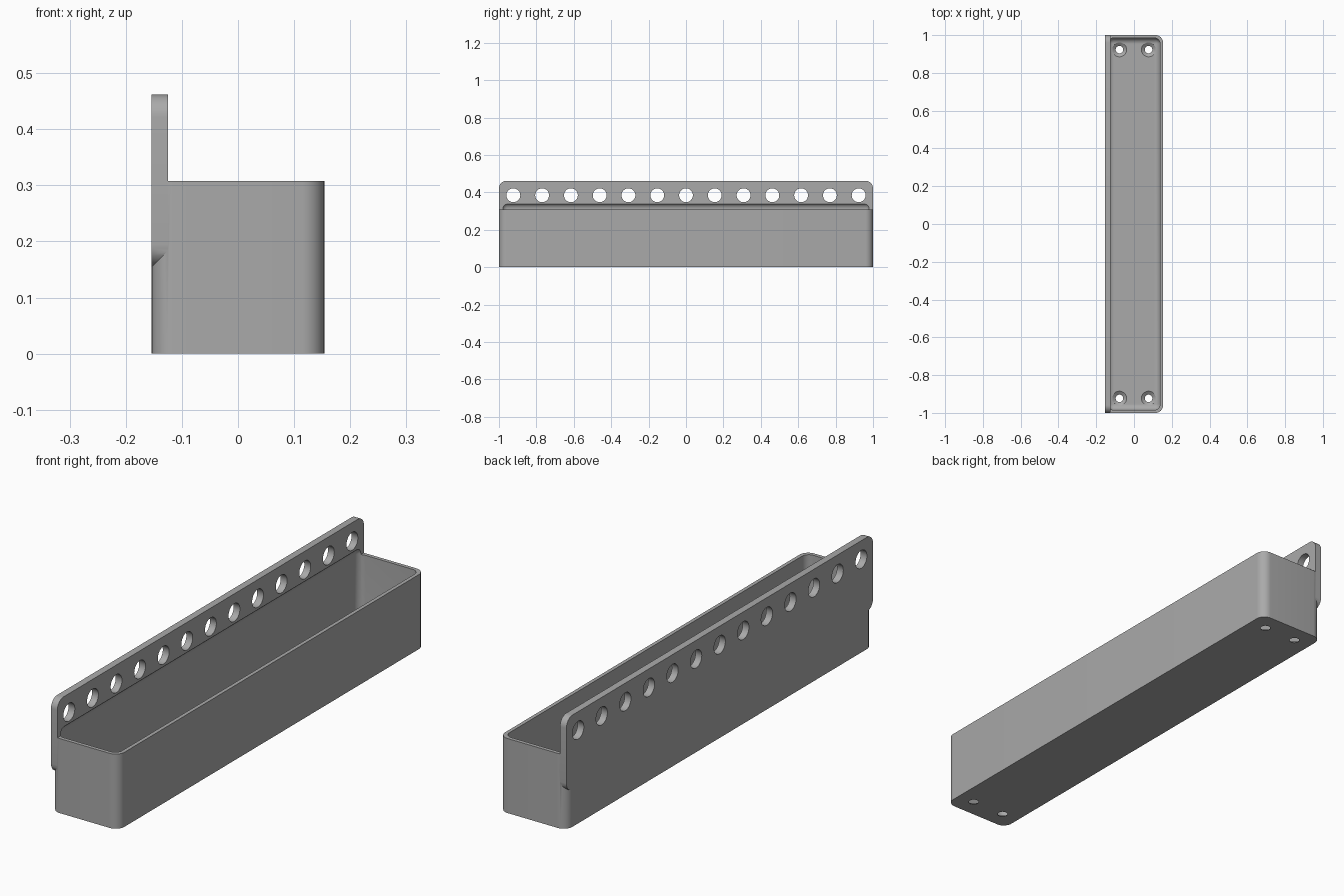
import bpy, bmesh, math

default = bpy.data.objects.get("Cube")
if default:
    bpy.data.objects.remove(default, do_unlink=True)

U = 2 / 13                 # pitch of the holes
WALL, PLATE, R = 0.0154, 0.029, 0.04
TOP, PLATE_TOP = 2 * U, 3 * U

grey = bpy.data.materials.new("plain grey")
grey.use_nodes = True
colour = (0.4, 0.4, 0.4, 1)
grey.diffuse_color = colour
grey.node_tree.nodes["Principled BSDF"].inputs["Base Color"].default_value = colour


def add_object(name, bm):
    bmesh.ops.recalc_face_normals(bm, faces=bm.faces)
    mesh = bpy.data.meshes.new(name)
    bm.to_mesh(mesh)
    bm.free()
    mesh.materials.append(grey)
    obj = bpy.data.objects.new(name, mesh)
    bpy.context.collection.objects.link(obj)
    return obj


def rounded_box(name, lo, hi, radius, axis=None, segments=10):
    """Box between two corners; rounds edges along one axis, or all edges."""
    bm = bmesh.new()
    bmesh.ops.create_cube(bm, size=1)
    for v in bm.verts:
        v.co = [(a + b) / 2 + c * (b - a) for a, b, c in zip(lo, hi, v.co)]
    edges = [e for e in bm.edges if axis is None or
             abs((e.verts[0].co - e.verts[1].co).normalized()[axis]) > 0.9]
    bmesh.ops.bevel(bm, geom=edges, offset=radius, segments=segments,
                    profile=0.5, affect='EDGES')
    return add_object(name, bm)


def revolve(bm, profile, centre, axis, steps=40):
    """Closed solid of revolution from (radius, position) pairs."""
    rings = []
    for radius, along in profile:
        ring = []
        for i in range(steps):
            a = math.tau * i / steps
            u, v = radius * math.cos(a), radius * math.sin(a)
            offset = (along, u, v) if axis == 'X' else (u, v, along)
            ring.append(bm.verts.new([c + o for c, o in zip(centre, offset)]))
        rings.append(ring)
    for low, high in zip(rings, rings[1:]):
        for i in range(steps):
            j = (i + 1) % steps
            bm.faces.new((low[i], low[j], high[j], high[i]))
    bm.faces.new(rings[0])
    bm.faces.new(rings[-1])


def combine(target, tool, operation):
    mod = target.modifiers.new(tool.name, 'BOOLEAN')
    mod.operation, mod.object, mod.solver = operation, tool, 'EXACT'
    bpy.context.view_layer.objects.active = target
    bpy.ops.object.modifier_apply(modifier=mod.name)
    bpy.data.objects.remove(tool, do_unlink=True)


# Tray body joined to the upright mounting plate
tray = rounded_box("wall_tray", (-U, -1, 0), (U, 1, TOP), R, axis=2)
plate = rounded_box("mounting_plate", (-U, -1, U), (-U + PLATE, 1, PLATE_TOP), R, axis=0)
combine(tray, plate, 'UNION')

# Filleted cavity, which also bites into the plate above the rim
cavity = rounded_box("cavity_cutter", (-U + WALL, -1 + WALL, WALL),
                     (U - WALL, 1 - WALL, 0.343), 2 * WALL)
combine(tray, cavity, 'DIFFERENCE')

# Row of round holes through the plate
bm = bmesh.new()
for i in range(13):
    revolve(bm, [(0.037, -0.05), (0.037, 0.05)], (-U, (i - 6) * U, 2.5 * U), 'X')
combine(tray, add_object("plate_hole_cutter", bm), 'DIFFERENCE')

# Countersunk screw holes in the floor corners
bm = bmesh.new()
countersink = [(0.02, -0.02), (0.02, 0.002), (0.038, WALL), (0.038, 0.06)]
for sx in (-1, 1):
    for sy in (-1, 1):
        revolve(bm, countersink, (sx * U / 2, sy * 6 * U, 0), 'Z')
combine(tray, add_object("screw_hole_cutter", bm), 'DIFFERENCE')

# Smooth rounded surfaces, crisp edges
bpy.ops.object.select_all(action='DESELECT')
tray.select_set(True)
bpy.context.view_layer.objects.active = tray
bpy.ops.object.shade_smooth_by_angle(angle=math.radians(30))
